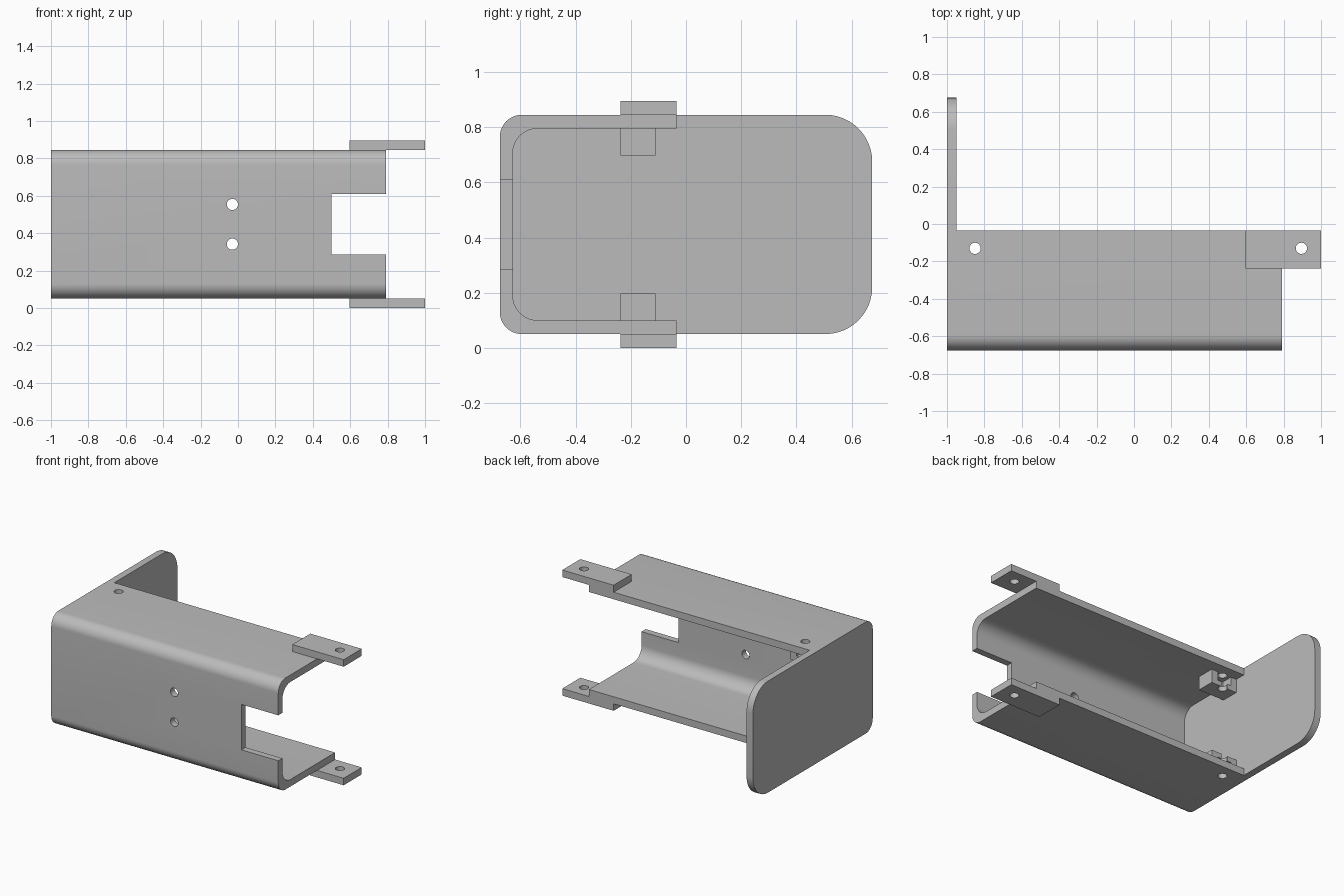
import bpy, bmesh
from math import cos, sin, pi, radians

cube = bpy.data.objects.get("Cube")
if cube:
    bpy.data.objects.remove(cube, do_unlink=True)

grey = bpy.data.materials.new("plain grey")
grey.use_nodes = True
grey.diffuse_color = (0.5, 0.5, 0.5, 1)
grey.node_tree.nodes["Principled BSDF"].inputs["Base Color"].default_value = (0.5, 0.5, 0.5, 1)

WALL = 0.05
MID = 0.4475                       # mirror height
LOW, HIGH = MID - 0.3975, MID + 0.3975
FRONT, LIP, BACK = -0.675, -0.035, 0.675
LEFT_END, RIGHT_END = -1.0, 0.79
BOLT_Y, HOLE_R = -0.13, 0.03


def arc(cy, cz, r, start, n=12):
    """Quarter arc of (y, z) points, counter-clockwise from start degrees."""
    return [(cy + r * cos(radians(start) + pi / 2 * i / n),
             cz + r * sin(radians(start) + pi / 2 * i / n)) for i in range(n + 1)]


def add(name, bm):
    bmesh.ops.recalc_face_normals(bm, faces=bm.faces)
    mesh = bpy.data.meshes.new(name)
    bm.to_mesh(mesh)
    bm.free()
    mesh.materials.append(grey)
    ob = bpy.data.objects.new(name, mesh)
    bpy.context.collection.objects.link(ob)
    return ob


def extrude_x(name, profile, x0, x1):
    bm = bmesh.new()
    face = bm.faces.new([bm.verts.new((x0, y, z)) for y, z in profile])
    grown = bmesh.ops.extrude_face_region(bm, geom=[face])["geom"]
    bmesh.ops.translate(bm, vec=(x1 - x0, 0, 0),
                        verts=[v for v in grown if isinstance(v, bmesh.types.BMVert)])
    return add(name, bm)


def box(name, x, y, z):
    return extrude_x(name, [(y[0], z[0]), (y[1], z[0]), (y[1], z[1]), (y[0], z[1])], *x)


def drill(x, y, z, length, along_y=False):
    bm = bmesh.new()
    bmesh.ops.create_cone(bm, cap_ends=True, segments=32, radius1=HOLE_R,
                          radius2=HOLE_R, depth=length)
    ob = add("cutter", bm)
    ob.location = (x, y, z)
    if along_y:
        ob.rotation_euler.x = pi / 2
    return ob


def cut(ob, cutters):
    """Subtract the cutters, bake the result and delete them."""
    for c in cutters:
        c.hide_render = True
        mod = ob.modifiers.new("cut", "BOOLEAN")
        mod.operation, mod.solver, mod.object = "DIFFERENCE", "EXACT", c
    bpy.context.view_layer.update()
    baked = bpy.data.meshes.new_from_object(
        ob.evaluated_get(bpy.context.evaluated_depsgraph_get()))
    ob.modifiers.clear()
    ob.data = baked
    for c in cutters:
        bpy.data.objects.remove(c, do_unlink=True)


def smooth(ob):
    for p in ob.data.polygons:
        p.use_smooth = True
    ob.data.set_sharp_from_angle(angle=radians(30))


# End plate with small front corners and large rear corners
r, R = 0.08, 0.17
end_plate = extrude_x("end_plate",
                      arc(BACK - R, HIGH - R, R, 0) + arc(FRONT + r, HIGH - r, r, 90)
                      + arc(FRONT + r, LOW + r, r, 180) + arc(BACK - R, LOW + R, R, 270),
                      LEFT_END, LEFT_END + WALL)

# C-shaped channel, open at the rear
ri = 0.09
iy, ilow, ihigh = FRONT + 0.047, LOW + WALL, HIGH - WALL
outer = [(LIP, HIGH)] + arc(FRONT + r, HIGH - r, r, 90) + arc(FRONT + r, LOW + r, r, 180) + [(LIP, LOW)]
inner = [(LIP, ihigh)] + arc(iy + ri, ihigh - ri, ri, 90) + arc(iy + ri, ilow + ri, ri, 180) + [(LIP, ilow)]
channel = extrude_x("channel", outer + inner[::-1], LEFT_END + WALL, RIGHT_END)
cut(channel, [
    box("cutter", (0.5, 1), (FRONT - 0.1, FRONT + 0.2), (MID - 0.162, MID + 0.162)),
    drill(-0.03, FRONT, MID + 0.106, 0.3, True),
    drill(-0.03, FRONT, MID - 0.106, 0.3, True),
    drill(-0.85, BOLT_Y, MID, 2),
])

# Mounting tabs and nut pockets, mirrored top and bottom
parts = [end_plate, channel]
for side, s in (("upper", 1), ("lower", -1)):
    def span(a, b):
        return sorted((MID + s * a, MID + s * b))

    tab = box(side + "_tab", (0.595, 1), (-0.238, LIP), span(0.3975, 0.4475))
    cut(tab, [drill(0.895, BOLT_Y, MID, 2)])
    pocket = box(side + "_nut_pocket", (LEFT_END + WALL, -0.745), (-0.238, -0.11),
                 span(0.25, 0.3475))
    cut(pocket, [box("cutter", (-0.905, -0.795), (-0.19, 0), span(0.285, 0.4)),
                 drill(-0.85, BOLT_Y, MID, 2)])
    parts += [tab, pocket]

for ob in parts:
    smooth(ob)
